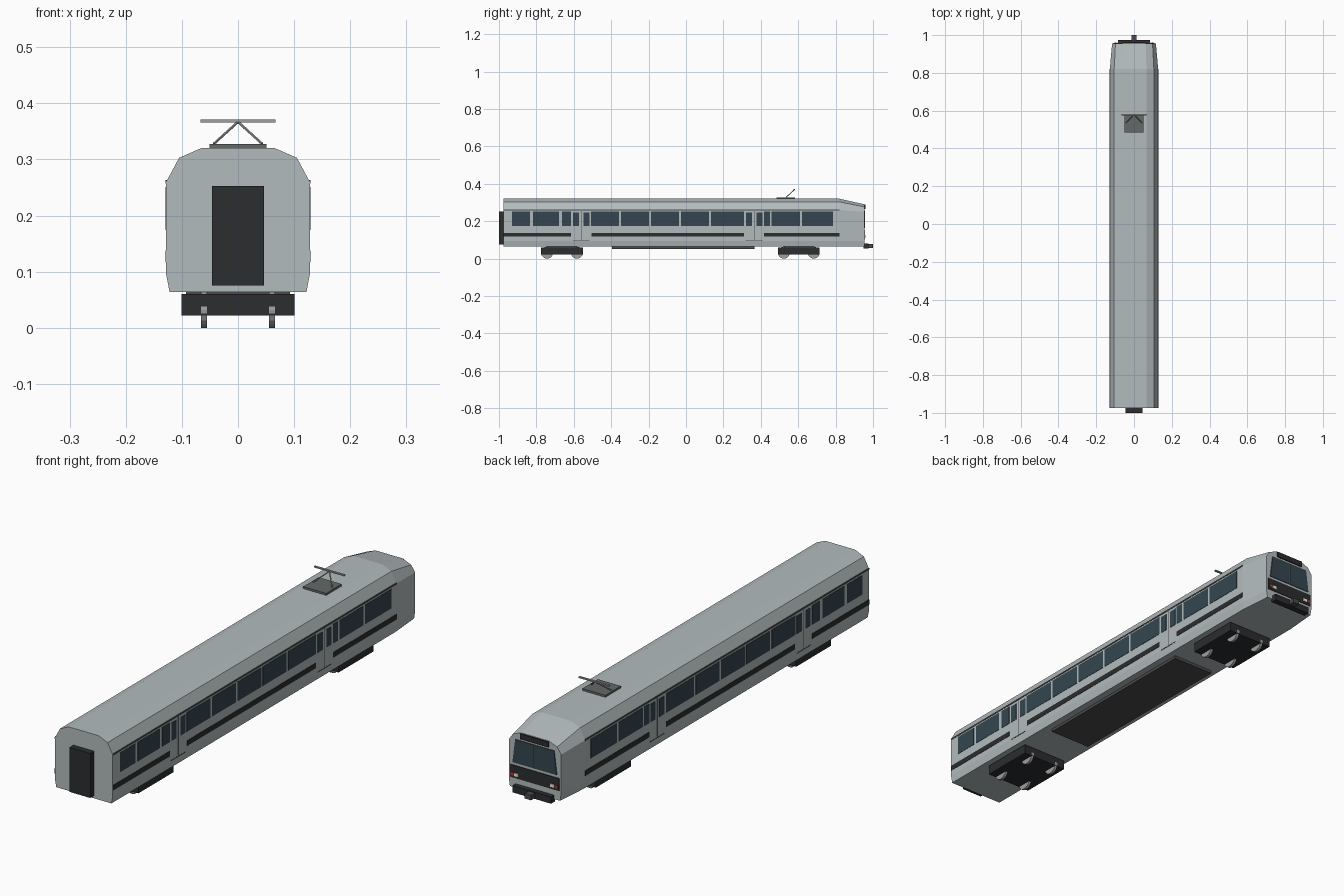
import bpy, bmesh, math
from mathutils import Vector

if "Cube" in bpy.data.objects:
    bpy.data.objects.remove(bpy.data.objects["Cube"])


def mat(name, rgb):
    m = bpy.data.materials.new(name)
    m.diffuse_color = (*rgb, 1)
    m.use_nodes = True
    m.node_tree.nodes["Principled BSDF"].inputs["Base Color"].default_value = m.diffuse_color
    return m


STEEL = mat("steel", (0.45, 0.50, 0.51))
GLASS = mat("glass", (0.035, 0.06, 0.08))
DARK = mat("dark", (0.025, 0.026, 0.028))
UNDER = mat("underframe", (0.07, 0.07, 0.075))
METAL = mat("metal", (0.35, 0.35, 0.35))
PLATE = mat("plate", (0.13, 0.14, 0.14))
WHITE = mat("headlight", (0.9, 0.9, 0.8))
RED = mat("tail_light", (0.6, 0.03, 0.03))


def finish(name, bm, material):
    bmesh.ops.recalc_face_normals(bm, faces=bm.faces)
    me = bpy.data.meshes.new(name)
    bm.to_mesh(me)
    bm.free()
    ob = bpy.data.objects.new(name, me)
    me.materials.append(material)
    bpy.context.collection.objects.link(ob)
    return ob


def loft(name, rings, material):
    """Skin a list of equal-length point loops and cap both ends."""
    bm = bmesh.new()
    loops = [[bm.verts.new(p) for p in r] for r in rings]
    n = len(loops[0])
    for a, b in zip(loops, loops[1:]):
        for i in range(n):
            j = (i + 1) % n
            bm.faces.new((a[i], a[j], b[j], b[i]))
    bm.faces.new(loops[0])
    bm.faces.new(loops[-1])
    return finish(name, bm, material)


def box(name, x, y, z, material):
    """Box given by its (low, high) range on each axis."""
    rings = [[(x[0], v, z[0]), (x[1], v, z[0]), (x[1], v, z[1]), (x[0], v, z[1])] for v in y]
    return loft(name, rings, material)


def side_panel(name, y, z, material, out=0.1293):
    """Thin panel repeated on both side walls."""
    for label, s in (("left", -1), ("right", 1)):
        box(f"{name}_{label}", sorted((s * 0.126, s * out)), y, z, material)


def tube(name, a, b, r, material, sides=6):
    a, b = Vector(a), Vector(b)
    bm = bmesh.new()
    bmesh.ops.create_cone(bm, cap_ends=True, segments=sides, radius1=r, radius2=r, depth=(b - a).length)
    bmesh.ops.rotate(bm, verts=bm.verts, matrix=(b - a).to_track_quat('Z', 'Y').to_matrix())
    bmesh.ops.translate(bm, verts=bm.verts, vec=(a + b) / 2)
    return finish(name, bm, material)


# Car body: constant section with a tapered cab end
def section(y, half):
    return [(x, y, z) for x, z in half] + [(-x, y, z) for x, z in reversed(half)]


MAIN = [(0.122, 0.064), (0.128, 0.095), (0.128, 0.26), (0.105, 0.303), (0.066, 0.32)]
CAB = [(0.111, 0.064), (0.116, 0.095), (0.116, 0.25), (0.098, 0.276), (0.062, 0.29)]
loft("car_body", [section(-0.975, MAIN), section(0.82, MAIN), section(0.955, CAB)], STEEL)

# Gangway at the coupled end
box("gangway", (-0.046, 0.046), (-1.0, -0.974), (0.075, 0.253), DARK)

# Side windows
WINDOWS = [(-0.93, -0.834), (-0.818, -0.679), (-0.663, -0.615), (-0.508, -0.358),
           (-0.348, -0.198), (-0.187, -0.037), (-0.027, 0.123), (0.134, 0.31),
           (0.417, 0.449), (0.458, 0.61), (0.62, 0.786)]
for i, y in enumerate(WINDOWS):
    side_panel(f"window_{i}", y, (0.174, 0.251), GLASS)

# Doors: two windows, a seam and a sill each
for i, c in enumerate((-0.56, 0.364)):
    for j, s in enumerate((-1, 1)):
        side_panel(f"door_{i}_window_{j}", sorted((c + s * 0.012, c + s * 0.044)), (0.174, 0.246), GLASS)
    side_panel(f"door_{i}_seam", (c - 0.0012, c + 0.0012), (0.1, 0.255), UNDER, 0.1286)
    side_panel(f"door_{i}_sill", (c - 0.045, c + 0.045), (0.094, 0.098), UNDER, 0.1286)

# Waist stripes and roof gutter
for i, y in enumerate([(-0.975, -0.615), (-0.505, 0.31), (0.417, 0.82)]):
    side_panel(f"waist_stripe_{i}", y, (0.117, 0.138), DARK)
side_panel("roof_gutter", (-0.975, 0.82), (0.257, 0.263), UNDER)

# Cab face: split windscreen, destination box, light band
for label, s in (("left", -1), ("right", 1)):
    pane = [(0.002, 0.164), (0.098, 0.164), (0.086, 0.258), (0.002, 0.258)]
    loft(f"windscreen_{label}", [[(s * x, y, z) for x, z in pane] for y in (0.953, 0.958)], GLASS)
    box(f"headlight_{label}", sorted((s * 0.070, s * 0.088)), (0.956, 0.961), (0.112, 0.124), WHITE)
    box(f"tail_light_{label}", sorted((s * 0.092, s * 0.104)), (0.956, 0.961), (0.112, 0.124), RED)
box("destination_box", (-0.062, 0.062), (0.945, 0.96), (0.266, 0.288), DARK)
box("light_band", (-0.108, 0.108), (0.953, 0.958), (0.103, 0.153), DARK)

# Bumper and coupler
box("bumper", (-0.085, 0.085), (0.95, 0.975), (0.053, 0.08), DARK)
box("coupler", (-0.014, 0.014), (0.95, 1.0), (0.057, 0.077), UNDER)

# Underfloor equipment
box("underfloor_box", (-0.093, 0.093), (-0.395, 0.365), (0.052, 0.066), UNDER)

# Bogies with four wheels each
for label, c in (("front", -0.663), ("rear", 0.603)):
    box(f"{label}_bogie", (-0.101, 0.101), (c - 0.111, c + 0.111), (0.022, 0.06), DARK)
    box(f"{label}_bogie_mount", (-0.093, 0.093), (c - 0.08, c + 0.08), (0.058, 0.066), UNDER)
    for i, dy in enumerate((-0.08, 0.08)):
        for j, s in enumerate((-1, 1)):
            tube(f"{label}_wheel_{i}{j}", (s * 0.055, c + dy, 0.032), (s * 0.066, c + dy, 0.032),
                 0.032, METAL, 20)

# Pantograph
box("pantograph_base", (-0.051, 0.051), (0.485, 0.583), (0.319, 0.328), PLATE)
for label, s in (("left", -1), ("right", 1)):
    tube(f"pantograph_arm_{label}", (s * 0.043, 0.535, 0.328), (0, 0.578, 0.367), 0.0025, METAL)
box("pantograph_bar", (-0.067, 0.067), (0.575, 0.583), (0.366, 0.371), METAL)
